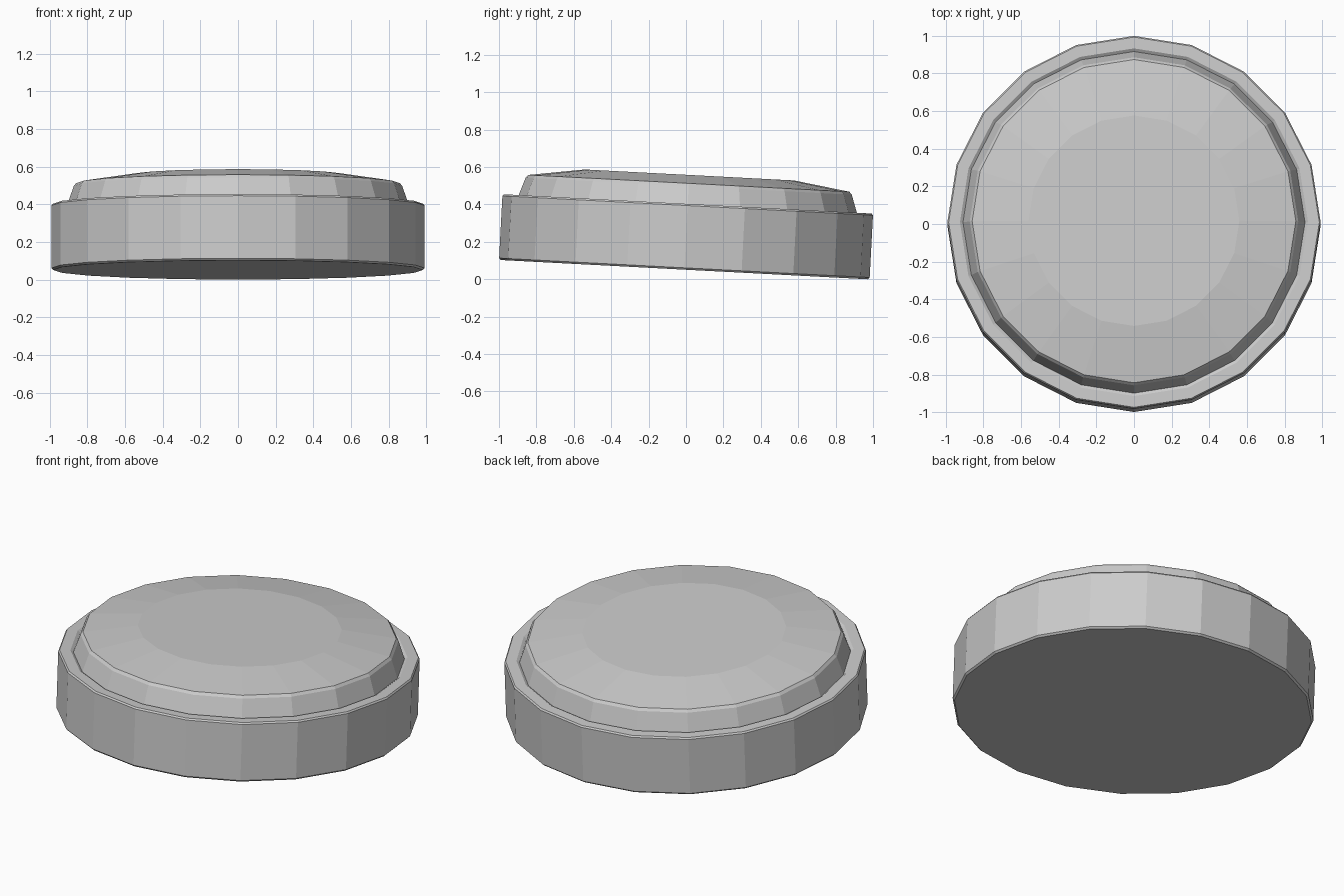
import bpy, bmesh
from math import cos, sin, tau, radians

if "Cube" in bpy.data.objects:
    bpy.data.objects.remove(bpy.data.objects["Cube"])

SIDES = 20
TILT = radians(-3)


def lathe(name, profile, cap_top):
    """Revolve (radius, height) points into a 20-sided solid, then tilt it."""
    bm = bmesh.new()
    rings = [[bm.verts.new((r * cos(tau * i / SIDES), r * sin(tau * i / SIDES), h))
              for i in range(SIDES)] for r, h in profile]
    for low, high in zip(rings, rings[1:]):
        for i in range(SIDES):
            j = (i + 1) % SIDES
            bm.faces.new((low[i], low[j], high[j], high[i]))
    bm.faces.new(rings[0][::-1])
    if cap_top:
        bm.faces.new(rings[-1])
    mesh = bpy.data.meshes.new(name)
    bm.to_mesh(mesh)
    bm.free()
    obj = bpy.data.objects.new(name, mesh)
    bpy.context.collection.objects.link(obj)
    obj.rotation_euler.x = TILT
    obj.location = (0, -0.009, 0.0514)
    return obj


# Round casing with chamfered edges and a small groove inside the rim
lathe("casing", [(0.982, 0), (0.992, 0.01), (0.992, 0.343), (0.985, 0.352),
                 (0.925, 0.352), (0.909, 0.341)], False)

# Shallow domed lid sitting inside the rim
lathe("domed_lid", [(0.909, 0.341), (0.873, 0.447), (0.86, 0.462),
                    (0.56, 0.507)], True)
